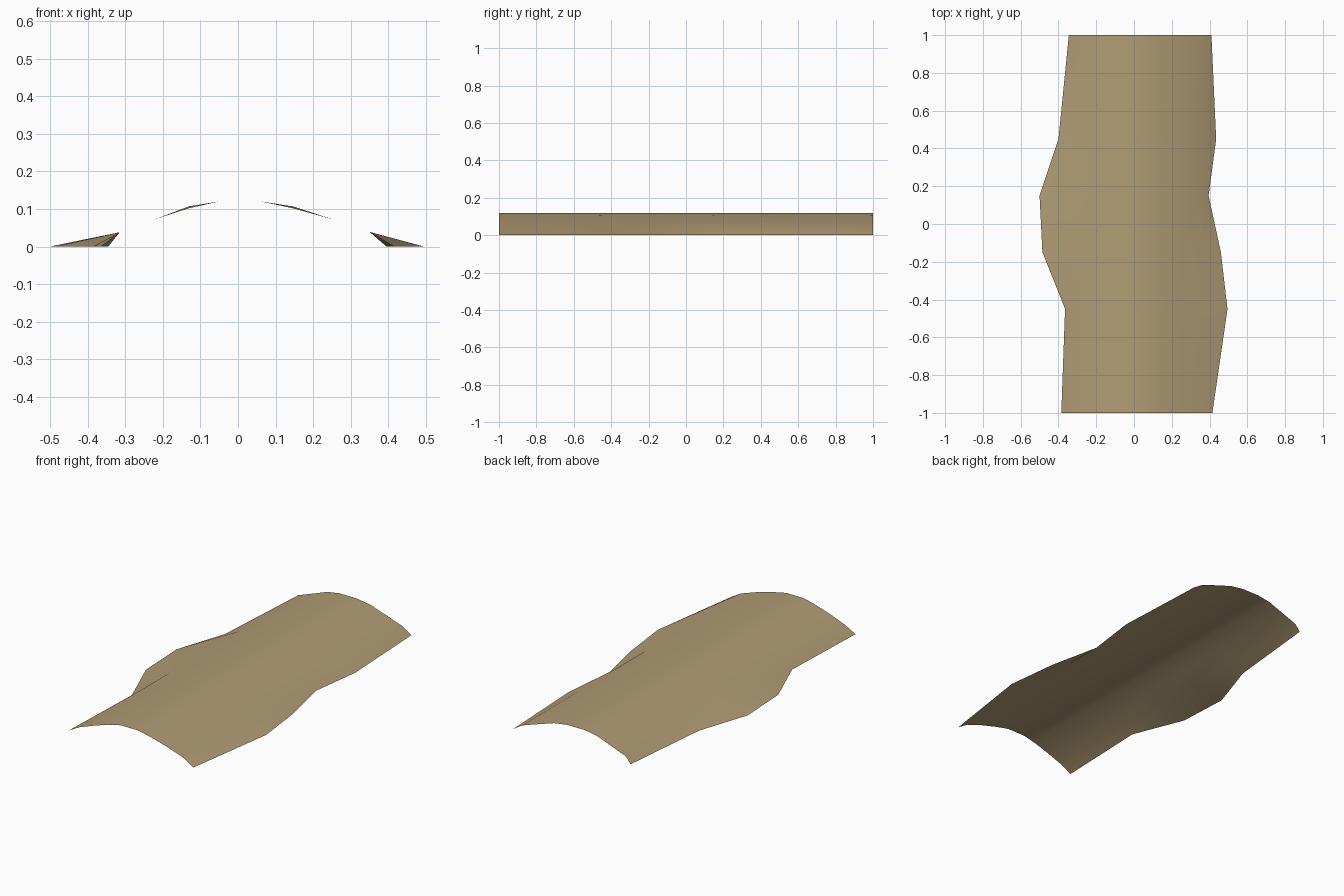
import bpy, bmesh

if "Cube" in bpy.data.objects:
    bpy.data.objects.remove(bpy.data.objects["Cube"])

# Station positions along the path, with the wandering left and right edges
stations = [(-1.0, -0.385, 0.415), (-0.45, -0.365, 0.495), (-0.15, -0.485, 0.46),
            (0.15, -0.50, 0.395), (0.45, -0.40, 0.435), (1.0, -0.345, 0.41)]
# Inner camber profile (x, z) shared by every station
camber = [(-0.315, 0.038), (-0.22, 0.073), (-0.13, 0.104), (-0.05, 0.12),
          (0.06, 0.12), (0.145, 0.104), (0.25, 0.073), (0.35, 0.039)]

# Path surface: an open, single-sided sheet
bm = bmesh.new()
rows = []
for i, (y, left, right) in enumerate(stations):
    wobble = 0.003 if i % 2 else -0.002
    profile = [(left, 0)]
    for x, z in camber:
        profile.append((x, z + (wobble if abs(z - 0.104) < 0.001 else 0)))
    profile.append((right, 0))
    rows.append([bm.verts.new((x, y, z)) for x, z in profile])
for a, b in zip(rows, rows[1:]):
    for j in range(len(a) - 1):
        bm.faces.new((a[j], a[j + 1], b[j + 1], b[j])).smooth = True

mesh = bpy.data.meshes.new("dirt_path")
bm.to_mesh(mesh)
bm.free()

# Packed earth colour
earth = bpy.data.materials.new("packed earth tan")
earth.diffuse_color = (0.44, 0.335, 0.18, 1)
earth.use_nodes = True
earth.node_tree.nodes["Principled BSDF"].inputs["Base Color"].default_value = earth.diffuse_color
mesh.materials.append(earth)

path = bpy.data.objects.new("dirt_path", mesh)
bpy.context.collection.objects.link(path)
